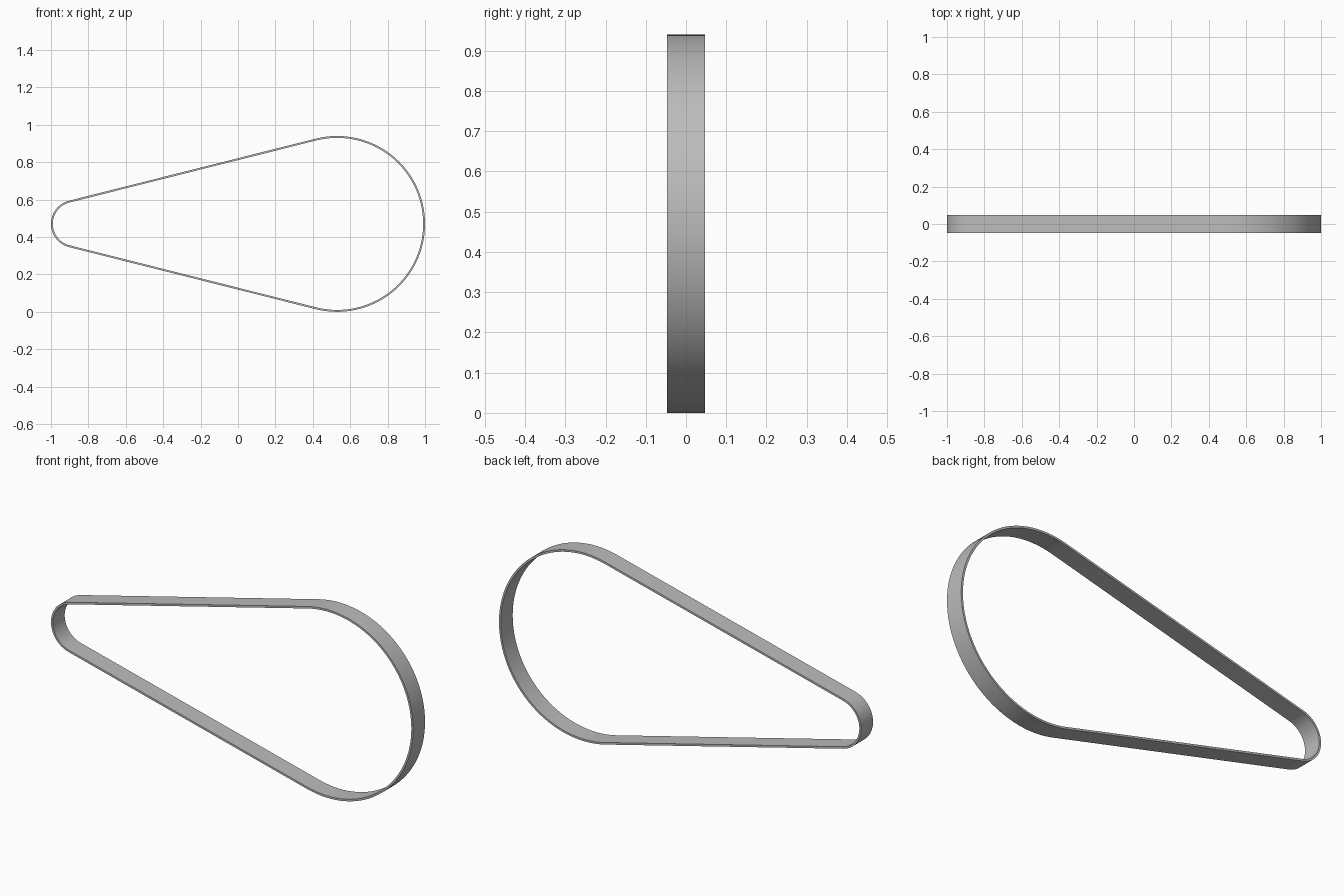
import bpy
import bmesh
from math import sin, cos, pi, asin

cube = bpy.data.objects.get("Cube")
if cube:
    bpy.data.objects.remove(cube, do_unlink=True)

BIG_R, SMALL_R = 0.47, 0.128
THICK, HALF_WIDTH = 0.01, 0.047
BIG_X, SMALL_X = 1 - BIG_R, SMALL_R - 1
TILT = asin((BIG_R - SMALL_R) / (BIG_X - SMALL_X))


def arc(cx, radius, start, end, steps):
    """Points (x, z) and their outward normals along one pulley wrap."""
    angles = [start + (end - start) * i / steps for i in range(steps + 1)]
    return [(cx, radius, cos(a), sin(a)) for a in angles]


# Belt path: a large and a small wrap joined by straight tangent runs
top = pi / 2 + TILT
path = arc(BIG_X, BIG_R, -top, top, 64) + arc(SMALL_X, SMALL_R, top, 2 * pi - top, 32)

# Rectangular belt section carried around the path
section = [(0, -HALF_WIDTH), (0, HALF_WIDTH), (THICK, HALF_WIDTH), (THICK, -HALF_WIDTH)]
bm = bmesh.new()
rings = []
for cx, radius, nx, nz in path:
    rings.append([bm.verts.new((cx + (radius - inset) * nx, y, BIG_R + (radius - inset) * nz))
                  for inset, y in section])
for i, ring in enumerate(rings):
    following = rings[(i + 1) % len(rings)]
    for j in range(4):
        k = (j + 1) % 4
        bm.faces.new((ring[j], ring[k], following[k], following[j]))
bmesh.ops.recalc_face_normals(bm, faces=bm.faces)
mesh = bpy.data.meshes.new("drive_belt")
bm.to_mesh(mesh)
bm.free()
belt = bpy.data.objects.new("drive_belt", mesh)
bpy.context.collection.objects.link(belt)

# Plain grey finish
grey = bpy.data.materials.new("belt_grey")
grey.use_nodes = True
colour = (0.5, 0.5, 0.5, 1)
grey.diffuse_color = colour
grey.node_tree.nodes["Principled BSDF"].inputs["Base Color"].default_value = colour
mesh.materials.append(grey)

# Smooth wraps with crisp belt edges
bpy.context.view_layer.objects.active = belt
belt.select_set(True)
bpy.ops.object.shade_smooth_by_angle(angle=pi / 6)
